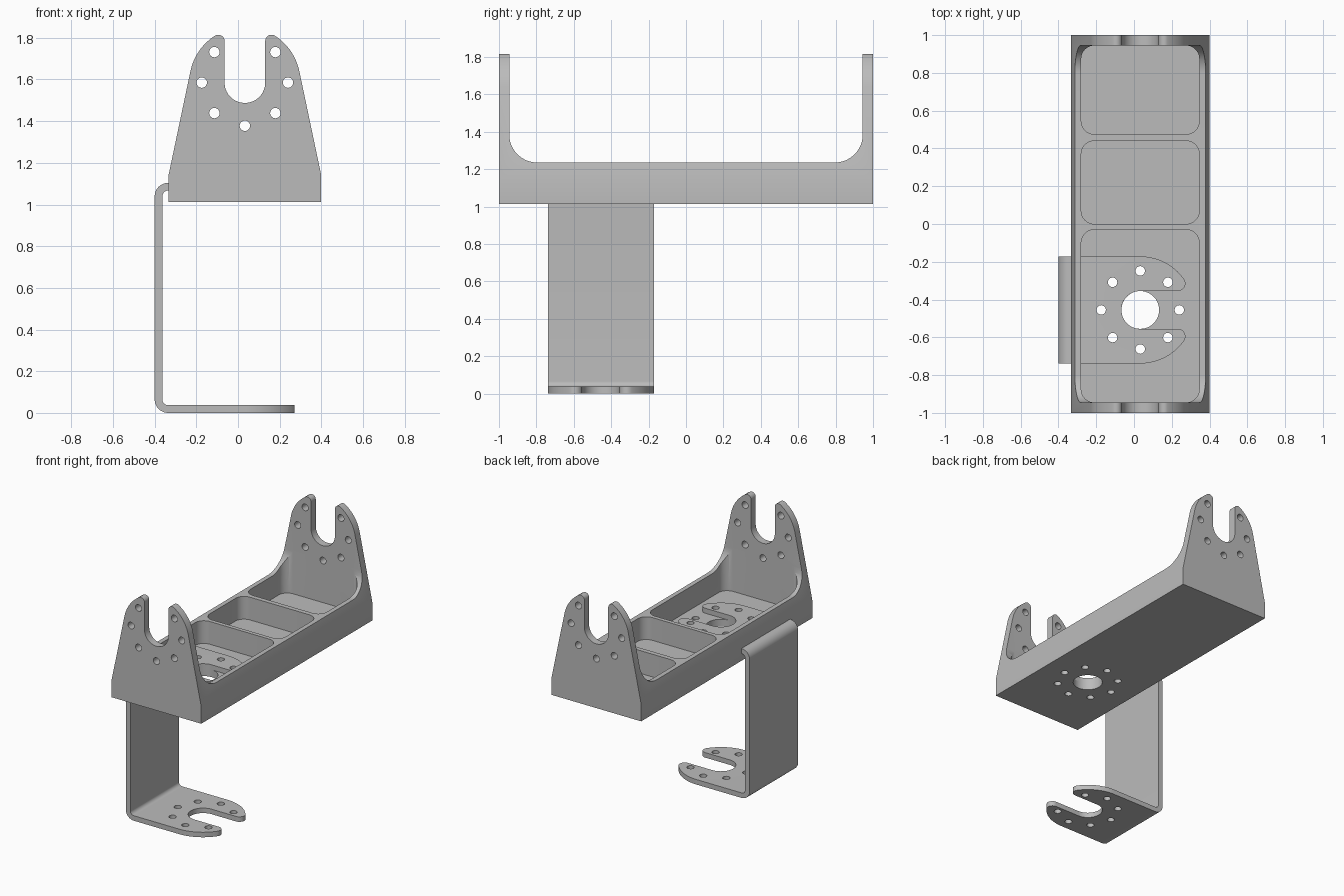
import bpy, bmesh
from math import pi, sin, cos, atan2, acos, hypot, sqrt, radians

cube = bpy.data.objects.get("Cube")
if cube:
    bpy.data.objects.remove(cube, do_unlink=True)

grey = bpy.data.materials.new("plain grey")
grey.use_nodes = True
grey.diffuse_color = (0.5, 0.5, 0.5, 1)
grey.node_tree.nodes["Principled BSDF"].inputs["Base Color"].default_value = (0.5, 0.5, 0.5, 1)

# How a 2D profile point (u, v) and depth d land in space, per extrusion axis
AXES = {
    "x": lambda u, v, d: (d, u, v),
    "y": lambda u, v, d: (u, d, v),
    "z": lambda u, v, d: (u, v, d),
}


def arc(cx, cy, r, a0, a1, n=12):
    return [(cx + r * cos(a0 + (a1 - a0) * i / n), cy + r * sin(a0 + (a1 - a0) * i / n))
            for i in range(n + 1)]


def prism(name, pts, axis, lo, hi):
    """Extrude a closed profile along one axis."""
    place = AXES[axis]
    bm = bmesh.new()
    low = [bm.verts.new(place(u, v, lo)) for u, v in pts]
    high = [bm.verts.new(place(u, v, hi)) for u, v in pts]
    bm.faces.new(low)
    bm.faces.new(high)
    for i in range(len(pts)):
        j = (i + 1) % len(pts)
        bm.faces.new((low[i], low[j], high[j], high[i]))
    bmesh.ops.recalc_face_normals(bm, faces=bm.faces)
    mesh = bpy.data.meshes.new(name)
    bm.to_mesh(mesh)
    bm.free()
    mesh.materials.append(grey)
    ob = bpy.data.objects.new(name, mesh)
    bpy.context.collection.objects.link(ob)
    return ob


def combine(ob, tool, operation):
    """Apply a boolean and discard the tool."""
    mod = ob.modifiers.new("cut", "BOOLEAN")
    mod.operation, mod.object, mod.solver = operation, tool, "EXACT"
    dg = bpy.context.evaluated_depsgraph_get()
    mesh = bpy.data.meshes.new_from_object(ob.evaluated_get(dg))
    ob.modifiers.clear()
    ob.data = mesh
    bpy.data.objects.remove(tool, do_unlink=True)


def fork(slot, R, tip, base):
    """Slotted round-ended plate opening towards +v, slot centre at the origin."""
    vc = sqrt((R - tip) ** 2 - (slot + tip) ** 2)
    lean = atan2(vc, slot + tip)
    bu, bv = base[0]
    tangent = atan2(bv, bu) + acos(R / hypot(bu, bv))
    half = arc(0, 0, slot, -pi / 2, 0, 16)
    half += arc(slot + tip, vc, tip, pi, lean, 10)
    half += arc(0, 0, R, lean, tangent, 20)[1:] + base
    return half + [(-u, v) for u, v in reversed(half[1:])]


def bolt_holes(ob, axis, cu, cv, lo, hi, skip=None):
    """Ring of eight small holes, optionally leaving one out."""
    for k in range(8):
        if k != skip:
            a = k * pi / 4
            pts = arc(cu + BOLT * cos(a), cv + BOLT * sin(a), 0.025, 0, 2 * pi, 24)[:-1]
            combine(ob, prism("hole", pts, axis, lo, hi), "DIFFERENCE")


def rounded_rect(u0, u1, v0, v1, r):
    return (arc(u1 - r, v1 - r, r, 0, pi / 2) + arc(u0 + r, v1 - r, r, pi / 2, pi)
            + arc(u0 + r, v0 + r, r, pi, 1.5 * pi) + arc(u1 - r, v0 + r, r, 1.5 * pi, 2 * pi))


CX, BOLT = 0.033, 0.207
EAR_Z, MOUNT_Y = 1.585, -0.455
BOTTOM, FLOOR, RIM, TOP = 1.013, 1.067, 1.235, 1.9
INNER, BLEND = 0.945, 0.15

# Tray: end silhouette run the full length, trimmed by the side silhouette
end_shape = fork(0.0975, 0.267, 0.03, [(0.3665, -0.445), (0.3665, BOTTOM - EAR_Z)])
tray = prism("tray_with_end_ears", [(CX + u, EAR_Z + v) for u, v in end_shape], "y", -1, 1)
e = INNER - BLEND
gap = ([(-INNER, TOP)] + arc(-e, RIM + BLEND, BLEND, pi, 1.5 * pi, 16)
       + arc(e, RIM + BLEND, BLEND, 1.5 * pi, 2 * pi, 16) + [(INNER, TOP)])
combine(tray, prism("gap", gap, "x", -1, 1), "DIFFERENCE")

# Three pockets between the dividers
for y0, y1 in ((-INNER, -0.03), (0.0, 0.44), (0.475, INNER)):
    pts = rounded_rect(CX - 0.3125, CX + 0.3125, y0, y1, 0.07)
    combine(tray, prism("pocket", pts, "z", FLOOR, 1.39), "DIFFERENCE")

# Ear bolt holes and the mounting hole pattern in the floor
bolt_holes(tray, "y", CX, EAR_Z, -1.1, 1.1, skip=2)
bolt_holes(tray, "z", CX, MOUNT_Y, 0.9, 1.2)
combine(tray, prism("hole", arc(CX, MOUNT_Y, 0.1, 0, 2 * pi, 48)[:-1], "z", 0.9, 1.2), "DIFFERENCE")

# Bracket: bent strip trimmed to a fork at both ends
X0, T, H, RO, RI = -0.4, 0.037, 1.104, 0.065, 0.028
strip = ([(0.4, 0)] + arc(X0 + RO, RO, RO, 1.5 * pi, pi) + arc(X0 + RO, H - RO, RO, pi, pi / 2)
         + [(0.4, H), (0.4, H - T)] + arc(X0 + RO, H - RO, RI, pi / 2, pi)
         + arc(X0 + RO, RO, RI, pi, 1.5 * pi) + [(0.4, T)])
bracket = prism("bent_bracket", strip, "y", MOUNT_Y - 0.4, MOUNT_Y + 0.4)
plan = fork(0.1, 0.2835, 0.04, [(0.2835, -0.6)])
combine(bracket, prism("plan", [(CX + v, MOUNT_Y + u) for u, v in plan], "z", -0.1, 1.3), "INTERSECT")
bolt_holes(bracket, "z", CX, MOUNT_Y, -0.1, 1.3, skip=0)

# Smooth the curved walls, keep edges crisp
bpy.ops.object.select_all(action="DESELECT")
for ob in (tray, bracket):
    ob.select_set(True)
bpy.context.view_layer.objects.active = tray
bpy.ops.object.shade_smooth_by_angle(angle=radians(25))
